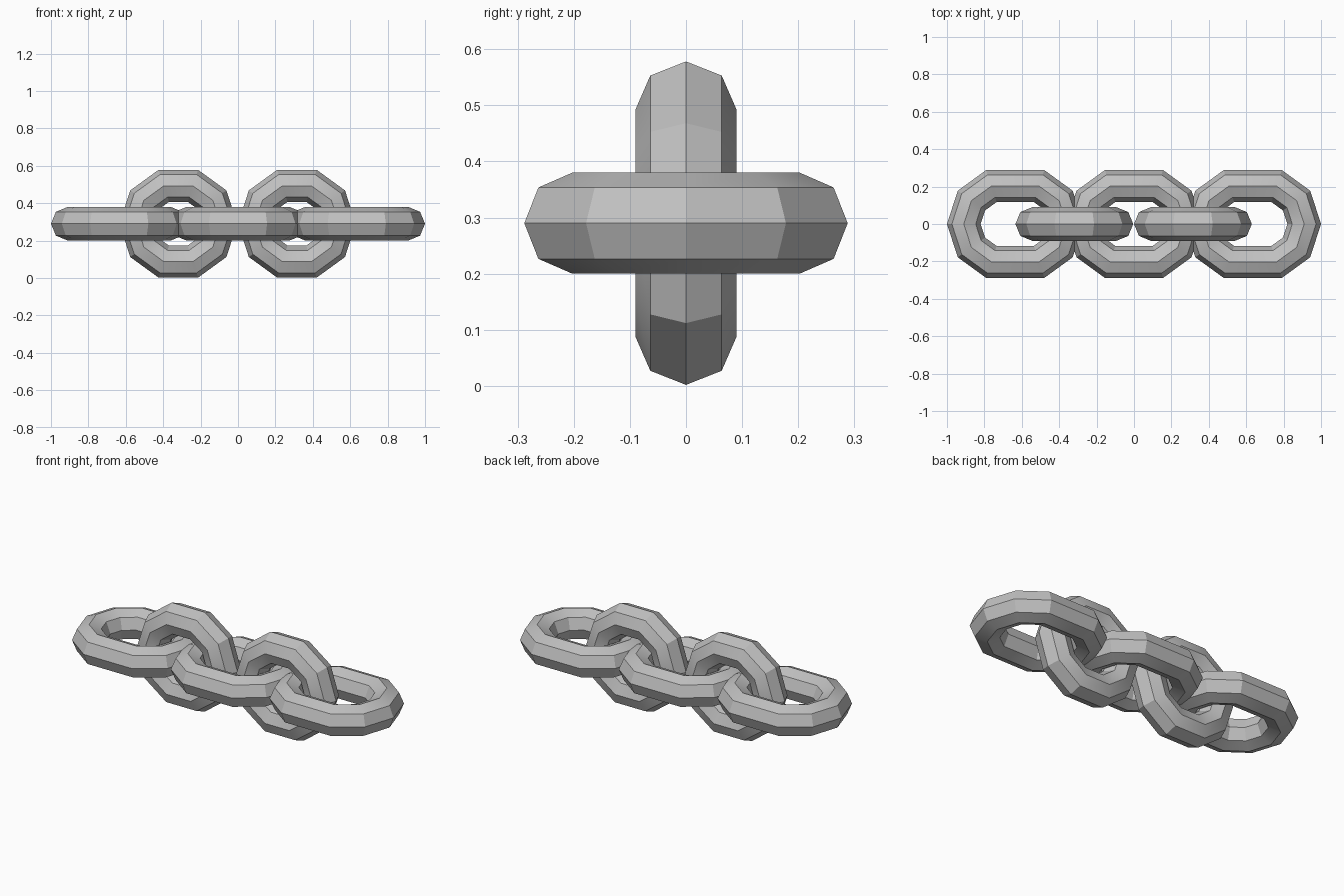
import bpy
from math import radians, copysign

cube = bpy.data.objects.get("Cube")
if cube:
    bpy.data.objects.remove(cube, do_unlink=True)

# Plain grey metal
grey = bpy.data.materials.new("grey_metal")
grey.use_nodes = True
colour = (0.53, 0.53, 0.53, 1)
grey.diffuse_color = colour
grey.node_tree.nodes["Principled BSDF"].inputs["Base Color"].default_value = colour

RING, TUBE = 0.213, 0.09   # centre-line radius and tube radius
HEIGHT = 0.29              # height of the chain's axis


def add_link(name, x, stretch, upright=False):
    """A ten-segment ring of octagonal section, its two halves pulled apart along x."""
    bpy.ops.mesh.primitive_torus_add(major_segments=10, minor_segments=8,
                                     major_radius=RING, minor_radius=TUBE,
                                     location=(x, 0, HEIGHT))
    link = bpy.context.object
    link.name = name
    for v in link.data.vertices:
        v.co.x += copysign(stretch, v.co.x)
    if upright:
        link.rotation_euler.x = radians(90)
    link.data.materials.append(grey)
    bpy.ops.object.shade_smooth_by_angle(angle=radians(30))


# Flat links
for side, x in (("right", -0.635), ("middle", 0), ("left", 0.635)):
    add_link(f"flat_link_{side}", x, 0.062)

# Upright links threaded between them
for side, x in (("right", -0.319), ("left", 0.315)):
    add_link(f"upright_link_{side}", x, 0.012, upright=True)
